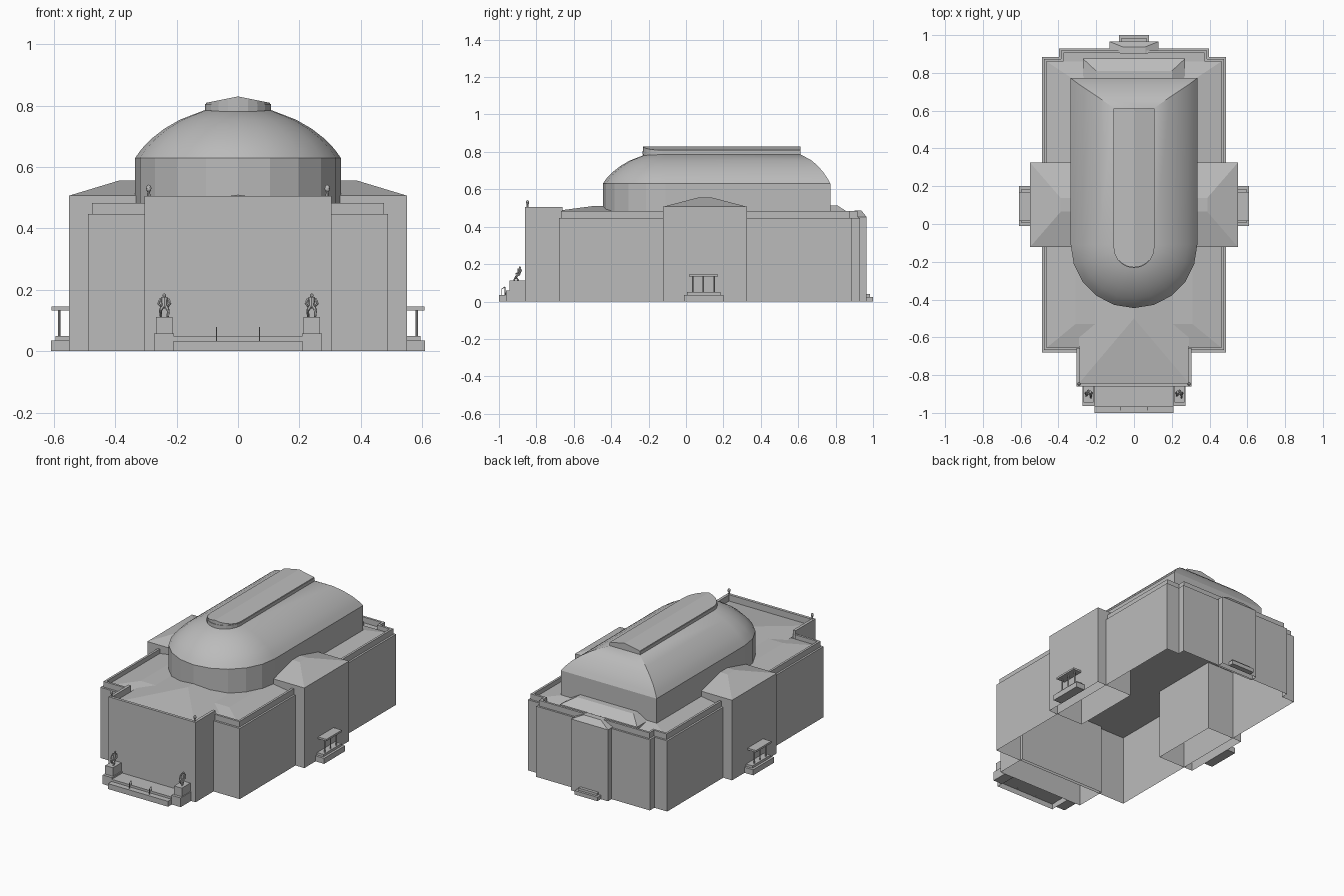
import bpy, bmesh, math
from mathutils import Vector

cube = bpy.data.objects.get("Cube")
if cube:
    bpy.data.objects.remove(cube)

stone = bpy.data.materials.new("stone grey")
stone.use_nodes = True
GREY = (0.5, 0.5, 0.5, 1)
stone.diffuse_color = GREY
stone.node_tree.nodes["Principled BSDF"].inputs["Base Color"].default_value = GREY


def finish(name, bm):
    bmesh.ops.recalc_face_normals(bm, faces=bm.faces)
    mesh = bpy.data.meshes.new(name)
    bm.to_mesh(mesh)
    bm.free()
    mesh.materials.append(stone)
    ob = bpy.data.objects.new(name, mesh)
    bpy.context.collection.objects.link(ob)
    return ob


def loft(name, rings, top=True, bottom=False):
    """Skin closed rings of 3D points, optionally capped."""
    bm = bmesh.new()
    loops = [[bm.verts.new(p) for p in ring] for ring in rings]
    n = len(loops[0])
    for a, b in zip(loops, loops[1:]):
        for i in range(n):
            j = (i + 1) % n
            bm.faces.new((a[i], a[j], b[j], b[i]))
    if top:
        bm.faces.new(loops[-1])
    if bottom:
        bm.faces.new(loops[0])
    return finish(name, bm)


def at(plan, z):
    return [(x, y, z) for x, y in plan]


def rect(x0, x1, y0, y1):
    return [(x0, y0), (x1, y0), (x1, y1), (x0, y1)]


def prism(name, plan, z0, z1, **caps):
    return loft(name, [at(plan, z0), at(plan, z1)], **caps)


def box(name, x0, x1, y0, y1, z0, z1):
    return prism(name, rect(x0, x1, y0, y1), z0, z1, bottom=True)


def rim(name, path, width, z0, z1):
    """Upright wall along an open path, thickened to the left of travel."""
    pts = [Vector(p) for p in path]
    inner = []
    for i, p in enumerate(pts):
        normals = []
        for a, b in ((i - 1, i), (i, i + 1)):
            if a >= 0 and b < len(pts):
                d = (pts[b] - pts[a]).normalized()
                normals.append(Vector((-d.y, d.x)))
        m = sum(normals, Vector((0, 0)))
        inner.append(p + m * (width / m.dot(normals[0])))
    bm = bmesh.new()
    rows = [[bm.verts.new((p.x, p.y, z)) for p in line]
            for line, z in ((pts, z0), (pts, z1), (inner, z1), (inner, z0))]
    for a, b in zip(rows, rows[1:]):
        for i in range(len(pts) - 1):
            bm.faces.new((a[i], a[i + 1], b[i + 1], b[i]))
    for end in (0, -1):
        bm.faces.new([r[end] for r in rows])
    return finish(name, bm)


def rod(bm, p, q, r0, r1, sides=6):
    p, q = Vector(p), Vector(q)
    d = q - p
    made = bmesh.ops.create_cone(bm, cap_ends=True, segments=sides, radius1=r0,
                                 radius2=r1, depth=d.length)["verts"]
    turn = d.to_track_quat('Z', 'Y').to_matrix()
    for v in made:
        v.co = turn @ v.co + (p + q) / 2


def ball(bm, centre, r, stretch=1.0):
    made = bmesh.ops.create_icosphere(bm, subdivisions=2, radius=r)["verts"]
    for v in made:
        v.co.z *= stretch
        v.co += Vector(centre)


# Main hall walls, open underneath, with a stepped back
half = [(.305, -.68), (.488, -.68), (.488, .885), (.398, .885), (.398, .93)]
hall = half + [(-x, y) for x, y in reversed(half)]
prism("hall_walls", hall, 0, .447)
parapet_half = [(.305, -.667), (.476, -.667), (.476, .873), (.386, .873), (.386, .918)]
rim("hall_parapet", parapet_half + [(-x, y) for x, y in reversed(parapet_half)],
    .014, .447, .483)
loft("hall_roof", [at(rect(-.462, .462, -.655, .86), .455),
                   at(rect(-.31, .31, -.53, .76), .478)])

# Front block with tall parapet and hipped roof
prism("front_block", rect(-.305, .305, -.86, -.66), 0, .455)
rim("front_parapet", [(-.305, -.66), (-.305, -.86), (.305, -.86), (.305, -.66)],
    .018, .455, .505)
bm = bmesh.new()
eave_r, eave_l, apex, ridge, back_l, back_r = [bm.verts.new(p) for p in (
    (-.29, -.842, .465), (.29, -.842, .465), (0, -.5, .51),
    (0, .3, .51), (.29, .3, .465), (-.29, .3, .465))]
bm.faces.new((eave_r, eave_l, apex))
bm.faces.new((eave_l, back_l, ridge, apex))
bm.faces.new((apex, ridge, back_r, eave_r))
finish("front_roof", bm)

# Long dome: rounded front, mitred back
def apse(r, y_back, y_centre=-.11, steps=10):
    arc = [(r * math.cos(math.pi * k / steps), y_centre - r * math.sin(math.pi * k / steps))
           for k in range(steps + 1)]
    return [(r, y_back)] + arc + [(-r, y_back)]


prism("drum", apse(.335, .772), .447, .63, top=False)
profile = [(.335, .772, .63), (.315, .757, .658), (.285, .735, .69), (.24, .705, .725),
           (.19, .672, .754), (.105, .612, .787)]
dome = loft("dome", [at(apse(r, yb), z) for r, yb, z in profile])
dome.select_set(True)
bpy.context.view_layer.objects.active = dome
bpy.ops.object.shade_smooth_by_angle(angle=math.radians(35))

# Ridge lantern with a shallow gable that follows the rounded plan
plan = apse(.105, .612, -.125)
bm = bmesh.new()
low = [bm.verts.new((x, y, .78)) for x, y in plan]
high = [bm.verts.new((x, y, .83 - .2 * abs(x))) for x, y in plan]
crest = bm.verts.new((0, .612, .83))
n = len(plan)
for i in range(n - 1):
    bm.faces.new((low[i], low[i + 1], high[i + 1], high[i]))
bm.faces.new((low[-1], low[0], high[0], crest, high[-1]))
bm.faces.new(high[:n // 2 + 1] + [crest])
bm.faces.new(high[n // 2:] + [crest])
finish("ridge_lantern", bm)
rim("lantern_lip", list(reversed(apse(.108, .612, -.125))), .006, .785, .806)

# Low roof behind the dome
loft("rear_roof", [at(rect(-.27, .27, .74, .875), .45), at(rect(-.27, .27, .74, .875), .472),
                   at(rect(-.2, .2, .74, .81), .513)])

# Rear bay, its side pilasters and doorstep
loft("rear_bay", [at(rect(-.13, .13, .92, .966), 0), at(rect(-.13, .13, .92, .966), .452),
                  at(rect(-.06, .06, .9, .938), .486)])
box("rear_doorstep", -.08, .08, .966, 1, 0, .025)
box("rear_doorstep_upper", -.065, .065, .966, .985, .025, .04)

for s, side in ((1, "left"), (-1, "right")):
    # Side wing with a hipped roof
    def across(x0, x1, y0, y1):
        return [(s * x, y) for x, y in rect(x0, x1, y0, y1)]

    loft(side + "_wing", [at(across(.3, .55, -.122, .325), 0),
                          at(across(.3, .55, -.122, .325), .507),
                          at(across(.3, .388, .065, .138), .556)])

    # Side porch: steps, posts and slab
    prism(side + "_porch_base", across(.55, .61, -.01, .2), 0, .035, bottom=True)
    prism(side + "_porch_step", across(.55, .595, .005, .185), .035, .05, bottom=True)
    prism(side + "_porch_slab", across(.55, .608, .015, .17), .133, .145, bottom=True)
    bm = bmesh.new()
    for y in (.035, .093, .15):
        rod(bm, (s * .583, y, .045), (s * .583, y, .135), .004, .004, 8)
    finish(side + "_porch_posts", bm)

    # Statue pedestal
    prism(side + "_pedestal_base", across(.208, .273, -.963, -.86), 0, .058, bottom=True)
    prism(side + "_pedestal", across(.214, .268, -.945, -.86), .058, .112, bottom=True)

    # Striding figure
    bm = bmesh.new()
    cx = s * .24
    for t in (1, -1):
        hip, knee = (cx + t * .006, -.895, .145), (cx + t * .013, -.91, .132)
        foot = (cx + t * .011, -.908 - t * .012, .112)
        shoulder, elbow = (cx + t * .012, -.889, .17), (cx + t * .019, -.895, .156)
        rod(bm, hip, knee, .007, .005)
        rod(bm, knee, foot, .005, .004)
        rod(bm, shoulder, elbow, .005, .004)
        rod(bm, elbow, (cx + t * .012, -.912, .146), .004, .003)
    rod(bm, (cx, -.896, .141), (cx, -.888, .174), .008, .012, 8)
    ball(bm, (cx, -.888, .181), .006, 1.2)
    finish(side + "_statue", bm)

    # Parapet finial
    bm = bmesh.new()
    rod(bm, (s * .291, -.847, .503), (s * .291, -.847, .523), .006, .004, 8)
    ball(bm, (s * .291, -.847, .53), .009, 1.4)
    finish(side + "_finial", bm)

    # Stair handrail
    bm = bmesh.new()
    rod(bm, (s * .07, -.985, .03), (s * .07, -.985, .068), .002, .002)
    rod(bm, (s * .07, -.985, .068), (s * .07, -.968, .078), .002, .002)
    rod(bm, (s * .07, -.968, .035), (s * .07, -.968, .078), .002, .002)
    finish(side + "_handrail", bm)

# Front steps
prism("front_platform", rect(-.21, .21, -1, -.86), 0, .034)
prism("front_upper_step", rect(-.208, .208, -.965, -.86), .034, .048)
